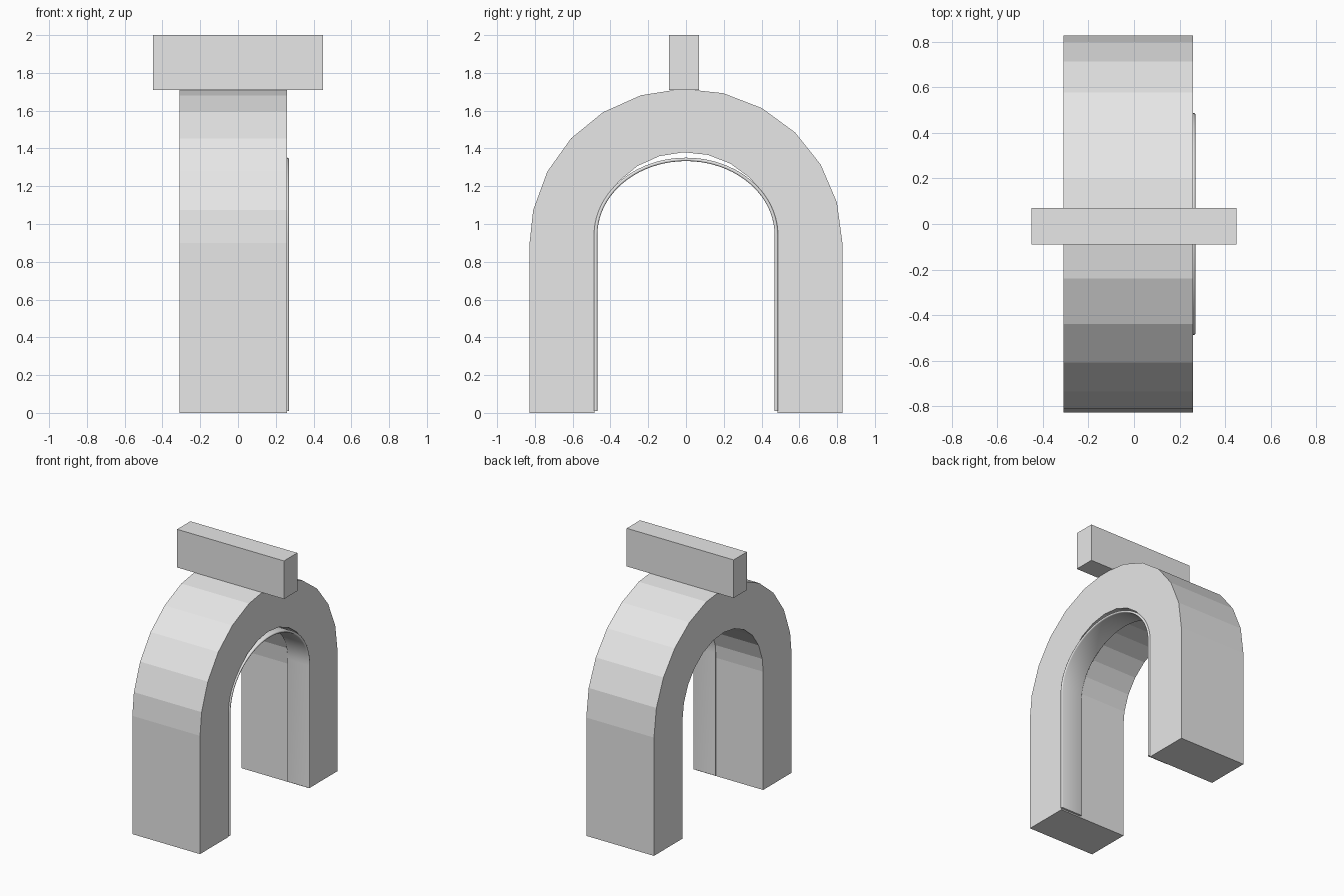
import bpy
import bmesh
import math

if "Cube" in bpy.data.objects:
    bpy.data.objects.remove(bpy.data.objects["Cube"])

grey = bpy.data.materials.new("plain grey")
grey.diffuse_color = (0.8, 0.8, 0.8, 1)
grey.use_nodes = True
grey.node_tree.nodes["Principled BSDF"].inputs["Base Color"].default_value = grey.diffuse_color


def finish(name, bm):
    bmesh.ops.recalc_face_normals(bm, faces=bm.faces[:])
    mesh = bpy.data.meshes.new(name)
    bm.to_mesh(mesh)
    bm.free()
    mesh.materials.append(grey)
    obj = bpy.data.objects.new(name, mesh)
    bpy.context.collection.objects.link(obj)
    return obj


def loft(name, rings):
    """Join equal closed rings of points into a capped tube."""
    bm = bmesh.new()
    rows = [[bm.verts.new(p) for p in ring] for ring in rings]
    n = len(rows[0])
    for a, b in zip(rows, rows[1:]):
        for i in range(n):
            j = (i + 1) % n
            bm.faces.new((a[i], a[j], b[j], b[i]))
    bm.faces.new(rows[0])
    bm.faces.new(rows[-1])
    return finish(name, bm)


# Faceted arch: each ring is a rectangle between inner and outer outline
SPRING = 0.9
angles = [min(math.radians(15.25 * i), math.pi) for i in range(13)]
outer = [(0.828, 0.0)] + [(0.828 * math.cos(a), SPRING + 0.816 * math.sin(a))
                          for a in angles] + [(-0.828, 0.0)]
inner = [(0.485, 0.0)] + [(0.485 * math.cos(a), SPRING + 0.48 * math.sin(a))
                          for a in angles] + [(-0.485, 0.0)]
X0, X1 = -0.31, 0.26
loft("arch", [[(X0, *o), (X1, *o), (X1, *i), (X0, *i)]
              for o, i in zip(outer, inner)])

# Block lying across the top of the arch
bm = bmesh.new()
bmesh.ops.create_cube(bm, size=1)
for v in bm.verts:
    v.co = (v.co.x * 0.9, v.co.y * 0.16 - 0.01, v.co.z * 0.29 + 1.855)
finish("top_block", bm)

# Thin rounded trim strip following the inside of the opening
T = 0.009            # half thickness
XA, XB = 0.085, 0.27
section = []         # (x, offset across the strip)
for cx, start in ((XB - T, -90), (XA + T, 90)):
    for k in range(7):
        a = math.radians(start + 30 * k)
        section.append((cx + T * math.cos(a), T * math.sin(a)))
path = [(0.478, 0.01, 1, 0)]     # y, z, outward normal
N = 40
for k in range(N + 1):
    a = math.pi * k / N
    c, s = math.cos(a), math.sin(a)
    ny, nz = c / 0.478, s / 0.4
    m = math.hypot(ny, nz)
    path.append((0.478 * c, 0.942 + 0.4 * s, ny / m, nz / m))
path.append((-0.478, 0.01, -1, 0))
trim = loft("inner_trim", [[(x, y + d * ny, z + d * nz) for x, d in section]
                           for y, z, ny, nz in path])
bpy.context.view_layer.objects.active = trim
trim.select_set(True)
bpy.ops.object.shade_smooth_by_angle(angle=math.radians(40))
